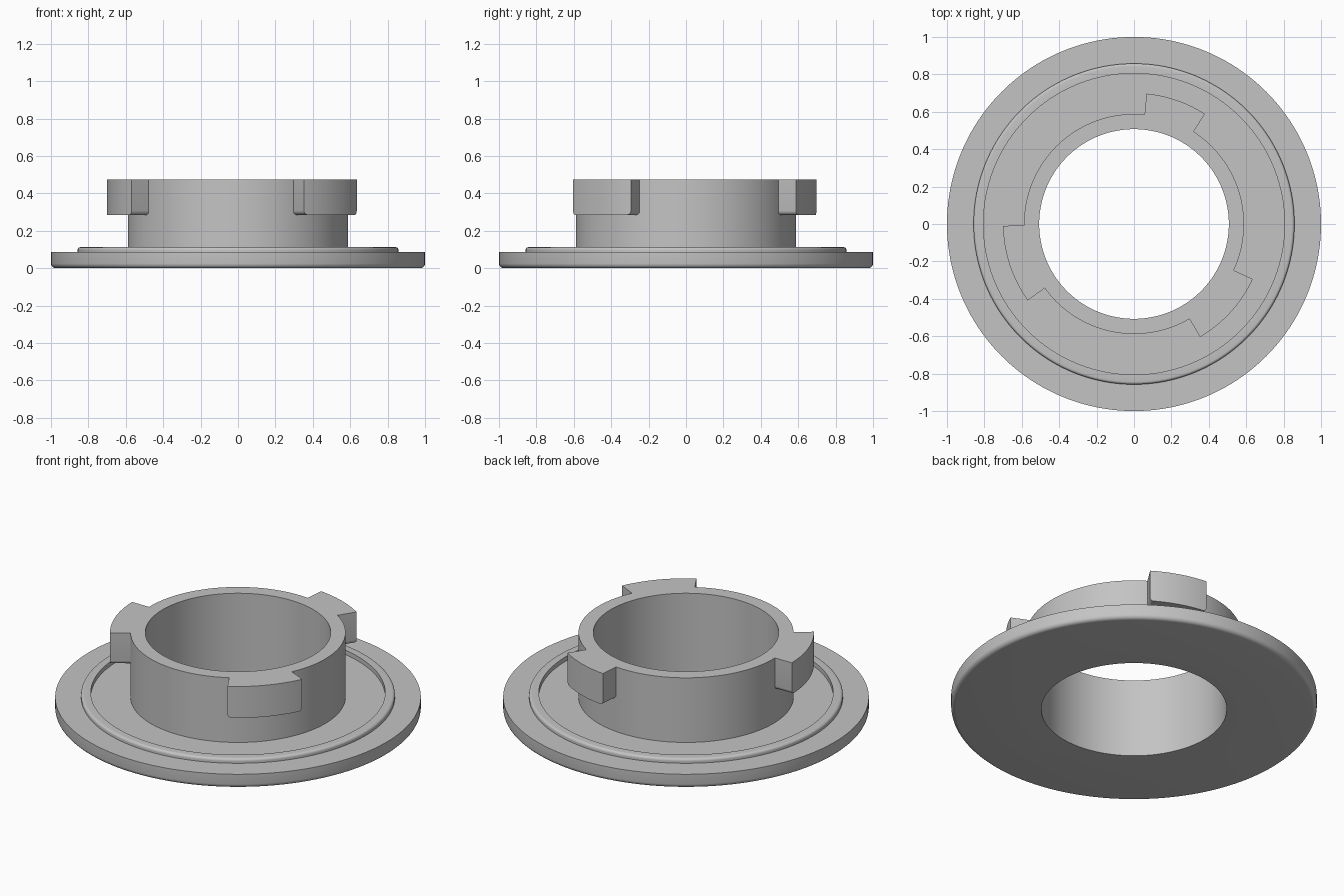
import bpy
import bmesh
from math import sin, cos, radians, pi

if "Cube" in bpy.data.objects:
    bpy.data.objects.remove(bpy.data.objects["Cube"], do_unlink=True)

SEGMENTS = 160
TOP, FLOOR = 0.475, 0.085
BORE, SLEEVE, TAB = 0.507, 0.588, 0.70

grey = bpy.data.materials.new("plain grey")
grey.use_nodes = True
colour = (0.55, 0.55, 0.55, 1)
grey.diffuse_color = colour
grey.node_tree.nodes["Principled BSDF"].inputs["Base Color"].default_value = colour


def finish(bm, name):
    bmesh.ops.recalc_face_normals(bm, faces=bm.faces)
    mesh = bpy.data.meshes.new(name)
    bm.to_mesh(mesh)
    bm.free()
    mesh.materials.append(grey)
    obj = bpy.data.objects.new(name, mesh)
    bpy.context.collection.objects.link(obj)
    bpy.ops.object.select_all(action="DESELECT")
    obj.select_set(True)
    bpy.context.view_layer.objects.active = obj
    bpy.ops.object.shade_smooth_by_angle(angle=radians(30))
    return obj


def skin(bm, sections, closed):
    """Join a row of equal cross-sections with quads."""
    rows = [[bm.verts.new(p) for p in s] for s in sections]
    n = len(rows[0])
    for i in range(len(rows) if closed else len(rows) - 1):
        a, b = rows[i], rows[(i + 1) % len(rows)]
        for j in range(n):
            k = (j + 1) % n
            bm.faces.new((a[j], a[k], b[k], b[j]))
    if not closed:
        bm.faces.new(rows[0])
        bm.faces.new(rows[-1])


def fillet(r, z, size, start, steps=5):
    """Quarter arc around (r, z), counter-clockwise from start degrees."""
    return [(r + size * cos(radians(start + 90 * i / steps)),
             z + size * sin(radians(start + 90 * i / steps)))
            for i in range(steps + 1)]


# Flange, raised bead and sleeve as one turned body
profile = [(BORE, 0)]
profile += fillet(0.975, 0.025, 0.025, 270)
profile += [(1.0, FLOOR), (0.858, FLOOR)]
profile += fillet(0.843, 0.097, 0.015, 0)
profile += [(0.805, 0.112), (0.805, FLOOR), (SLEEVE, FLOOR), (SLEEVE, TOP), (BORE, TOP)]
bm = bmesh.new()
skin(bm, [[(r * cos(t), r * sin(t), z) for r, z in profile]
          for t in (2 * pi * i / SEGMENTS for i in range(SEGMENTS))], True)
finish(bm, "flanged_sleeve")


# Locking tabs with rounded lower corners
def locking_tab(name, start, end, bottom=0.285, radius=0.022):
    start, end = radians(start), radians(end)
    turn = radius / TAB
    corner = [(radius * (1 - sin(q)), turn * (1 - cos(q)))
              for q in (pi / 2 * i / 5 for i in range(6))]
    stations = [(start + a, bottom + h) for h, a in corner]
    stations += [(start + turn + (end - start - 2 * turn) * i / 16, bottom)
                 for i in range(1, 16)]
    stations += [(end - a, bottom + h) for h, a in reversed(corner)]
    sections = []
    for t, low in stations:
        sections.append([(r * cos(t), r * sin(t), z) for r, z in
                         ((SLEEVE - 0.002, low), (TAB, low),
                          (TAB, TOP), (SLEEVE - 0.002, TOP))])
    bm = bmesh.new()
    skin(bm, sections, False)
    finish(bm, name)


locking_tab("back_locking_tab", 57.2, 84.5)
locking_tab("right_locking_tab", 180.8, 215.7)
locking_tab("left_locking_tab", 300.3, 335.1)
